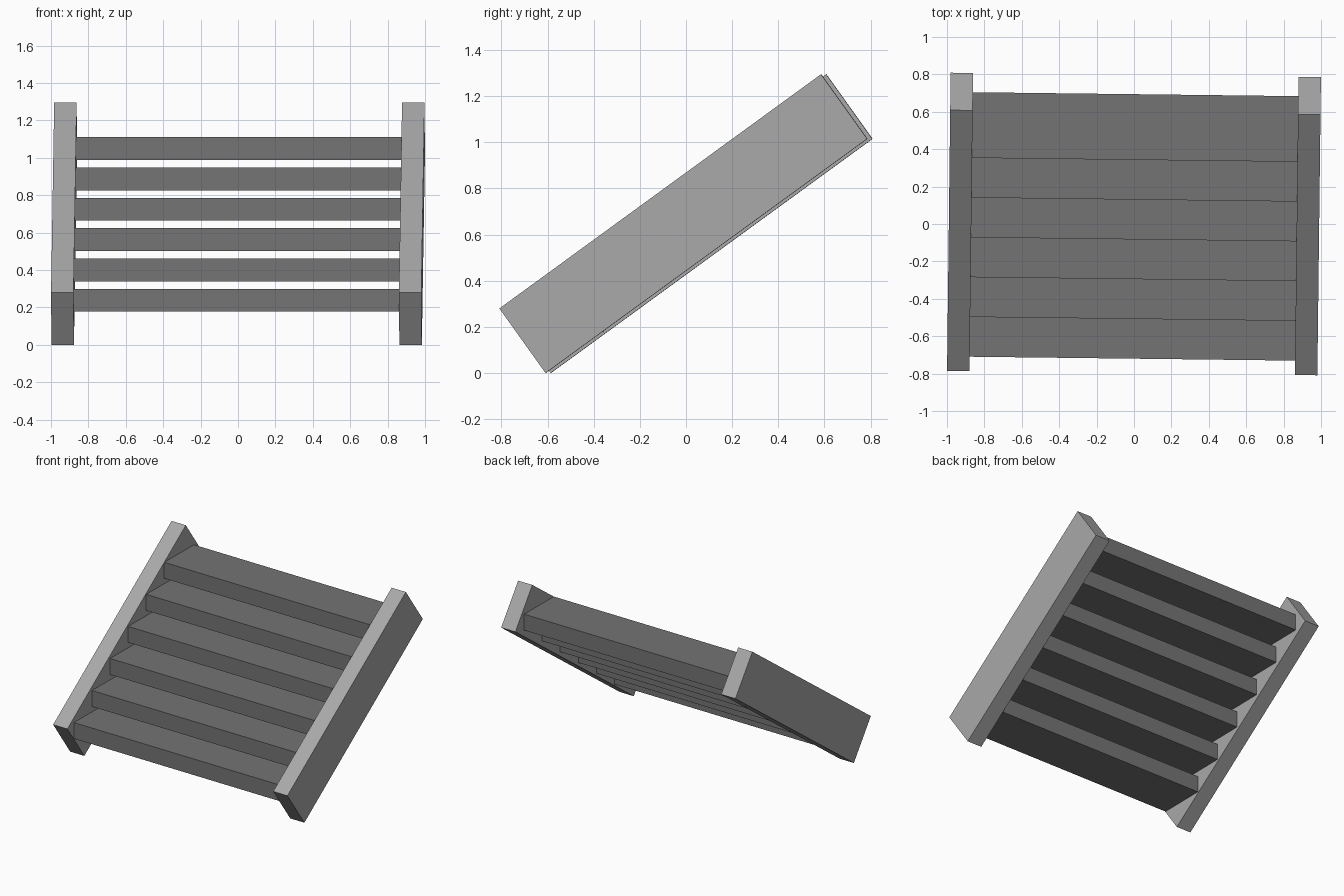
import bpy
import math
from mathutils import Matrix

cube = bpy.data.objects.get("Cube")
if cube:
    bpy.data.objects.remove(cube, do_unlink=True)

YAW = Matrix.Rotation(-0.012, 4, "Z")  # whole flight is turned very slightly


def make_material(name, value):
    mat = bpy.data.materials.new(name)
    mat.use_nodes = True
    colour = (value, value, value, 1)
    mat.diffuse_color = colour
    bsdf = mat.node_tree.nodes["Principled BSDF"]
    bsdf.inputs["Base Color"].default_value = colour
    bsdf.inputs["Roughness"].default_value = 0.8
    return mat


def extrude_profile(name, profile, x0, x1, mat):
    """Sweep a (y, z) outline, counter-clockwise seen from +x, along x."""
    n = len(profile)
    verts = [(x, y, z) for x in (x0, x1) for y, z in profile]
    faces = [tuple(reversed(range(n))), tuple(range(n, 2 * n))]
    faces += [(i, (i + 1) % n, n + (i + 1) % n, n + i) for i in range(n)]
    mesh = bpy.data.meshes.new(name)
    mesh.from_pydata(verts, [], faces)
    mesh.transform(YAW)
    mesh.materials.append(mat)
    obj = bpy.data.objects.new(name, mesh)
    bpy.context.collection.objects.link(obj)
    return obj


light_grey = make_material("light grey", 0.40)
dark_grey = make_material("dark grey", 0.175)

# Sloping side rails
INNER, OUTER = 0.87, 0.99
rail = [(-0.797, 0.28), (-0.597, 0.0), (0.797, 1.015), (0.597, 1.295)]
extrude_profile("left_rail", rail, INNER, OUTER, light_grey)
extrude_profile("right_rail", rail, -OUTER, -INNER, light_grey)

# Six open treads between the rails
DEPTH, THICK = 0.351, 0.122
for i in range(6):
    y = -0.72 + 0.2126 * i
    z = 0.177 + 0.1623 * i
    tread = [(y, z), (y + DEPTH, z), (y + DEPTH, z + THICK), (y, z + THICK)]
    extrude_profile(f"tread_{i + 1}", tread, -INNER, INNER, dark_grey)
